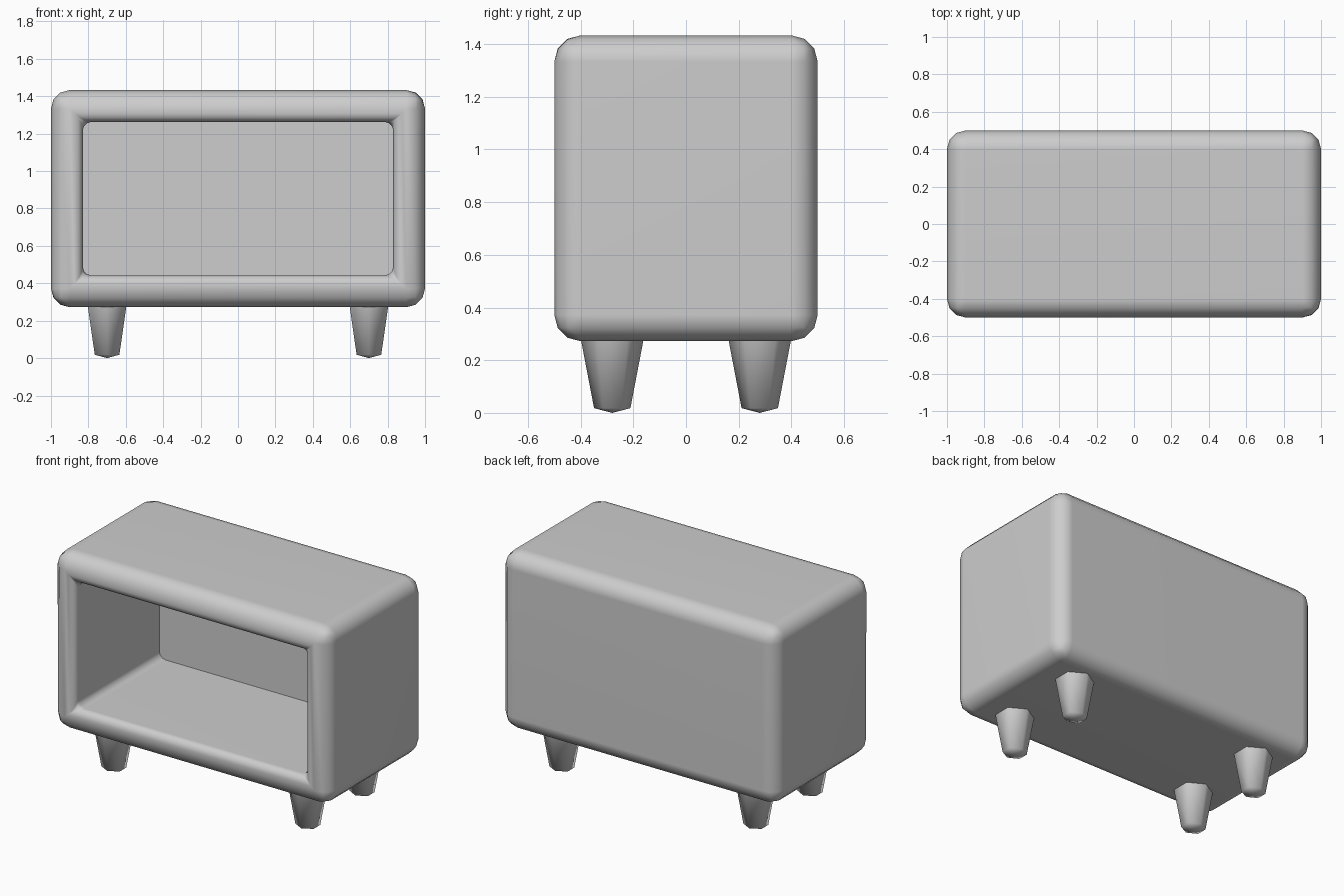
import bpy
import bmesh
import math

default = bpy.data.objects.get("Cube")
if default:
    bpy.data.objects.remove(default, do_unlink=True)

grey = bpy.data.materials.new("plain grey")
grey.use_nodes = True
colour = (0.61, 0.61, 0.61, 1)
grey.diffuse_color = colour
grey.node_tree.nodes["Principled BSDF"].inputs["Base Color"].default_value = colour


def finish(bm, name, angle):
    """Turn a bmesh into a smooth-shaded grey object."""
    bmesh.ops.recalc_face_normals(bm, faces=bm.faces)
    mesh = bpy.data.meshes.new(name)
    bm.to_mesh(mesh)
    bm.free()
    mesh.materials.append(grey)
    obj = bpy.data.objects.new(name, mesh)
    bpy.context.collection.objects.link(obj)
    bpy.ops.object.select_all(action="DESELECT")
    obj.select_set(True)
    bpy.context.view_layer.objects.active = obj
    bpy.ops.object.shade_smooth_by_angle(angle=math.radians(angle))
    return obj


def round_edges(bm, edges, width, segments):
    bmesh.ops.bevel(bm, geom=edges, offset=width, segments=segments,
                    profile=0.5, affect="EDGES", clamp_overlap=True)


# Cabinet: a box with its front face inset and pushed inwards
bottom, top = 0.272, 1.433
wall, depth = 0.17, 0.875
bm = bmesh.new()
bmesh.ops.create_cube(bm, size=1)
bmesh.ops.scale(bm, vec=(2, 1, top - bottom), verts=bm.verts)
bmesh.ops.translate(bm, vec=(0, 0, (top + bottom) / 2), verts=bm.verts)
outer = list(bm.edges)
front = min(bm.faces, key=lambda f: f.calc_center_median().y)
bmesh.ops.inset_region(bm, faces=[front], thickness=wall, use_even_offset=True)
pushed = bmesh.ops.extrude_discrete_faces(bm, faces=[front])["faces"][0]
bmesh.ops.translate(bm, vec=(0, depth, 0), verts=pushed.verts)

# Round the opening's rim and inner corners, then the outside
rim = [e for e in bm.edges
       if all(abs(v.co.x) < 0.9 and v.co.y < -0.49 for v in e.verts)]
corners = [e for e in bm.edges
           if abs(e.verts[0].co.y - e.verts[1].co.y) > depth - 0.01
           and abs(e.verts[0].co.x) < 0.9]
round_edges(bm, rim + corners, 0.045, 3)
round_edges(bm, [e for e in outer if e.is_valid], 0.1, 3)
cabinet = finish(bm, "cabinet", 40)
flat_sides = cabinet.modifiers.new("flat_sides", "WEIGHTED_NORMAL")
flat_sides.keep_sharp = True

# Legs: tapered six-sided posts with a shallow pointed foot
SIDES = 6


def leg(name, x, y):
    bm = bmesh.new()
    rings = []
    for z, rx, ry in ((0.3, 0.123, 0.123), (0.018, 0.076, 0.069)):
        ring = []
        for i in range(SIDES):
            a = math.pi / 2 + math.tau * i / SIDES
            ring.append(bm.verts.new((x + rx * math.cos(a),
                                      y + ry * math.sin(a), z)))
        rings.append(ring)
    tip = bm.verts.new((x, y, 0))
    upper, lower = rings
    bm.faces.new(upper)
    for i in range(SIDES):
        j = (i + 1) % SIDES
        bm.faces.new((upper[i], upper[j], lower[j], lower[i]))
        bm.faces.new((lower[i], lower[j], tip))
    finish(bm, name, 65)


for side, x in (("left", 0.7), ("right", -0.7)):
    for end, y in (("front", -0.28), ("back", 0.28)):
        leg(f"{end}_{side}_leg", x, y)
